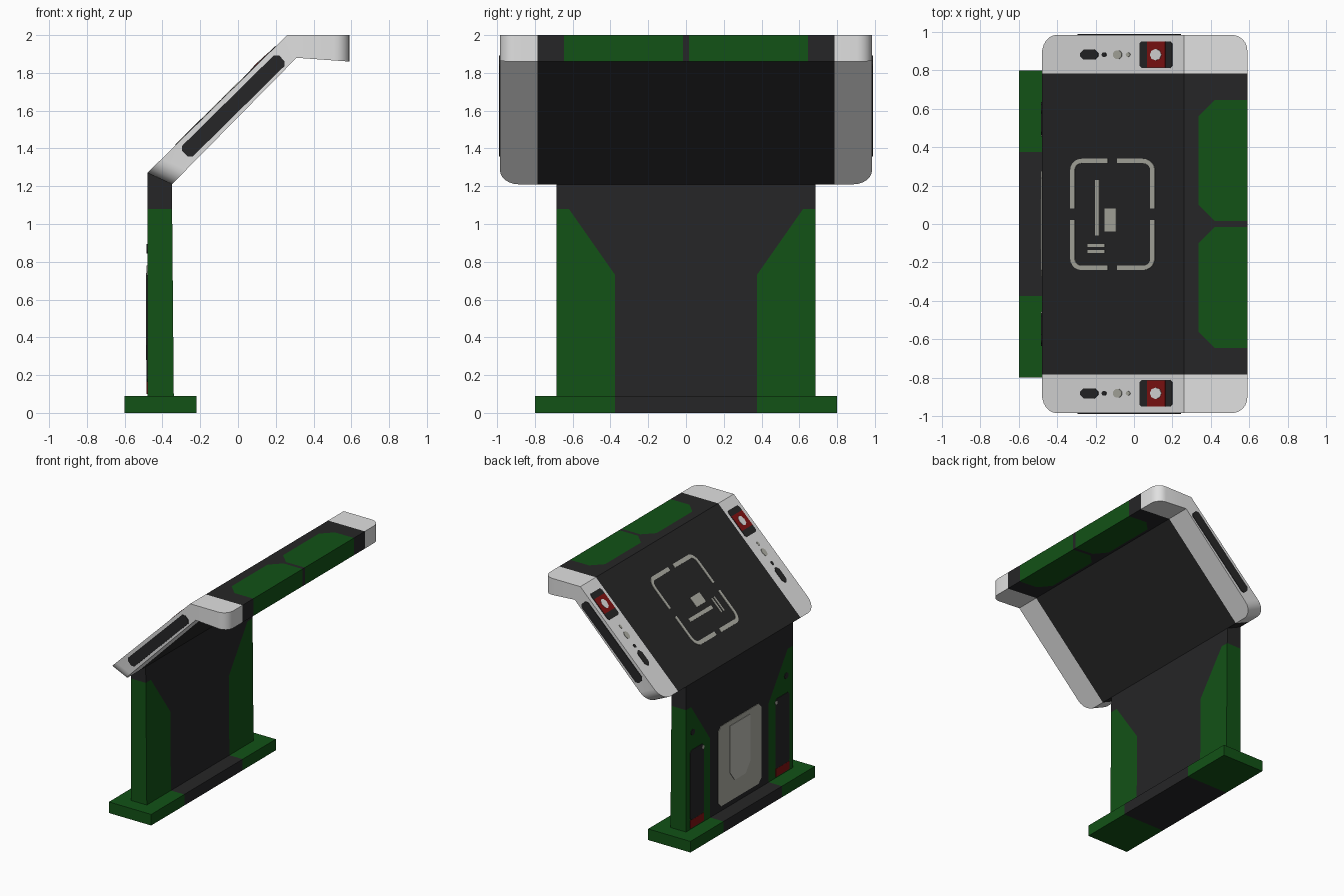
import bpy, bmesh, math
from mathutils import Vector

if "Cube" in bpy.data.objects:
    bpy.data.objects.remove(bpy.data.objects["Cube"])


def material(name, rgb):
    m = bpy.data.materials.new(name)
    m.diffuse_color = (*rgb, 1)
    m.use_nodes = True
    m.node_tree.nodes["Principled BSDF"].inputs["Base Color"].default_value = m.diffuse_color
    return m


BLACK = material("charcoal", (0.019, 0.019, 0.020))
GREEN = material("dark green", (0.006, 0.085, 0.008))
WHITE = material("light grey", (0.75, 0.75, 0.75))
RED = material("red", (0.22, 0.006, 0.006))
GREY = material("warm grey", (0.42, 0.42, 0.37))
PALE = material("pale warm grey", (0.52, 0.52, 0.47))


def finish(name, bm, mats, rule=None):
    bmesh.ops.recalc_face_normals(bm, faces=bm.faces[:])
    if rule:
        for f in bm.faces:
            f.material_index = rule(f.calc_center_median())
    me = bpy.data.meshes.new(name)
    bm.to_mesh(me)
    bm.free()
    ob = bpy.data.objects.new(name, me)
    bpy.context.collection.objects.link(ob)
    for m in mats:
        me.materials.append(m)
    bpy.ops.object.select_all(action='DESELECT')
    ob.select_set(True)
    bpy.context.view_layer.objects.active = ob
    bpy.ops.object.shade_smooth_by_angle(angle=math.radians(30))
    return ob


def prism(bm, pts, vec):
    """Extrude a closed loop of points along vec."""
    f = bm.faces.new([bm.verts.new(p) for p in pts])
    r = bmesh.ops.extrude_face_region(bm, geom=[f], use_keep_orig=True)
    bmesh.ops.translate(bm, vec=vec, verts=[g for g in r['geom'] if isinstance(g, bmesh.types.BMVert)])


def extrude_y(profile, half):
    bm = bmesh.new()
    prism(bm, [(x, -half, z) for x, z in profile], Vector((0, 2 * half, 0)))
    return bm


def cut(bm, co, no):
    bmesh.ops.bisect_plane(bm, geom=bm.verts[:] + bm.edges[:] + bm.faces[:],
                           plane_co=co, plane_no=no, dist=1e-5)


def plates(name, polys, surf, normal, mat, t=0.004):
    """Thin plates lying on a surface given by surf(a, b)."""
    bm = bmesh.new()
    n = Vector(normal).normalized()
    for poly in polys:
        prism(bm, [Vector(surf(a, b)) - n * 0.002 for a, b in poly], n * (t + 0.002))
    finish(name, bm, [mat])


def rect(a0, a1, b0, b1, c=0.0):
    """Rectangle, with corners chamfered by c."""
    if not c:
        return [(a0, b0), (a1, b0), (a1, b1), (a0, b1)]
    return [(a0 + c, b0), (a1 - c, b0), (a1, b0 + c), (a1, b1 - c),
            (a1 - c, b1), (a0 + c, b1), (a0, b1 - c), (a0, b0 + c)]


def disc(a, b, r, n=16):
    return [(a + r * math.cos(2 * math.pi * i / n), b + r * math.sin(2 * math.pi * i / n)) for i in range(n)]


# Base foot: green ends, charcoal middle
bm = extrude_y([(-0.60, 0), (-0.22, 0), (-0.22, 0.09), (-0.60, 0.09)], 0.80)
for s in (-1, 1):
    cut(bm, (0, 0.375 * s, 0), (0, 1, 0))
finish("base_foot", bm, [BLACK, GREEN], lambda c: int(abs(c.y) > 0.375))

# Upright post with green flanks cut diagonally at the top
bm = extrude_y([(-0.48, 0.085), (-0.34, 0.085), (-0.35, 1.215), (-0.48, 1.27)], 0.685)
cut(bm, (0, 0, 1.08), (0, 0, 1))
for s in (-1, 1):
    cut(bm, (0, 0.375 * s, 0), (0, 1, 0))
    cut(bm, (0, 0.375 * s, 0.73), (0, -0.35 * s, 0.245))
finish("upright_post", bm, [BLACK, GREEN],
       lambda c: int(abs(c.y) > 0.375 and c.z < min(1.08, 0.73 + (abs(c.y) - 0.375) * 0.35 / 0.245)))

# Bent canopy with rounded corners, light end caps and green lip pads
bm = extrude_y([(-0.48, 1.27), (-0.35, 1.21), (0.31, 1.88), (0.59, 1.86), (0.59, 2.0), (0.26, 2.0)], 0.985)
for low, r in ((True, 0.10), (False, 0.08)):
    corner = [e for e in bm.edges
              if abs(e.verts[0].co.y - e.verts[1].co.y) < 1e-4 and abs(e.verts[0].co.y) > 0.98
              and all((v.co.z < 1.3) if low else (v.co.x > 0.58) for v in e.verts)]
    bmesh.ops.bevel(bm, geom=corner, offset=r, segments=6, profile=0.5, affect='EDGES')
cut(bm, (0.335, 0, 0), (1, 0, 0))
for s in (-1, 1):
    for y in (0.785, 0.645, 0.015):
        cut(bm, (0, y * s, 0), (0, 1, 0))
    cut(bm, (0.335, 0.56 * s, 0), (1, -s, 0))
    cut(bm, (0.335, 0.10 * s, 0), (1, s, 0))


def canopy_rule(c):
    y, d = abs(c.y), c.x - 0.335
    if y > 0.785:
        return 2
    return int(d > 0 and 0.015 < y < 0.645 and y - 0.56 < d and 0.10 - y < d)


finish("canopy", bm, [BLACK, GREEN, WHITE], canopy_rule)

# Details on the sloped top, placed in plan coordinates
K = 0.73 / 0.74
slope = lambda x, y: (x, y, 1.27 + (x + 0.48) * K)
UP = (-K, 0, 1)

# Dashed rounded frame: four mirrored corner brackets
brackets = []
for sx in (-1, 1):
    for sy in (-1, 1):
        def arc(r):
            return [(0.16 + r * math.sin(a), 0.23 + r * math.cos(a))
                    for a in [math.pi / 2 * i / 5 for i in range(6)]]
        pts = ([(0.025, 0.29)] + arc(0.06) + [(0.22, 0.03), (0.197, 0.03)]
               + arc(0.037)[::-1] + [(0.025, 0.267)])
        brackets.append([(-0.11 + sx * a, 0.05 + sy * b) for a, b in pts])
plates("canopy_frame", brackets, slope, UP, GREY)
# Plain stripes inside the frame
plates("canopy_stripes", [rect(-0.20, -0.18, -0.06, 0.23), rect(-0.15, -0.09, -0.04, 0.08),
                          rect(-0.24, -0.15, -0.12, -0.105), rect(-0.24, -0.15, -0.15, -0.135)],
       slope, UP, GREY)

for s, side in ((1, "back"), (-1, "front")):
    y = 0.882 * s
    # Red light with its housing and lens
    plates(side + "_light_housing", [rect(0.03, 0.20, y - 0.07, y + 0.07, 0.012)], slope, UP, BLACK, 0.003)
    plates(side + "_light", [rect(0.07, 0.165, y - 0.068, y + 0.068)], slope, UP, RED, 0.005)
    plates(side + "_light_lens", [disc(0.117, y, 0.03, 8)], slope, UP, WHITE, 0.007)
    # Cap slot and small buttons
    plates(side + "_cap_slot", [rect(-0.28, -0.185, y - 0.026, y + 0.026, 0.018),
                                disc(-0.155, y, 0.012)], slope, UP, BLACK, 0.003)
    plates(side + "_cap_buttons", [disc(-0.085, y, 0.023), disc(-0.03, y, 0.011)], slope, UP, GREY, 0.003)

    # Long dark strip along the canopy end
    u, v = Vector((1, K)).normalized(), Vector((-K, 1)).normalized()
    strip = [Vector((-0.025, 1.625)) + u * a + v * b for a, b in rect(-0.36, 0.36, -0.04, 0.04, 0.02)]
    plates(side + "_end_strip", [[tuple(p) for p in strip]],
           lambda x, z: (x, 0.985 * s, z), (0, s, 0), BLACK)

    # Dark inset, red foot and dots on the rear of each green flank
    rear = lambda a, z: (-0.48, a * s, z)
    plates(side + "_flank_inset", [rect(0.46, 0.635, 0.16, 0.73, 0.02), disc(0.60, 0.87, 0.025)],
           rear, (-1, 0, 0), BLACK)
    plates(side + "_flank_red", [rect(0.46, 0.635, 0.10, 0.165)], rear, (-1, 0, 0), RED, 0.005)
    plates(side + "_flank_dot", [disc(0.47, 0.70, 0.015)], rear, (-1, 0, 0), GREY, 0.005)

# Light panel on the rear of the post with a raised tongue
rear = lambda a, z: (-0.48, a, z)
plates("rear_panel", [rect(-0.275, 0.275, 0.13, 0.78, 0.035)], rear, (-1, 0, 0), GREY)
tongue = [(-0.13, 0.74), (-0.13, 0.36), (-0.07, 0.28), (0.07, 0.28), (0.13, 0.36), (0.13, 0.74)]
plates("rear_tongue", [tongue], rear, (-1, 0, 0), PALE, 0.007)
